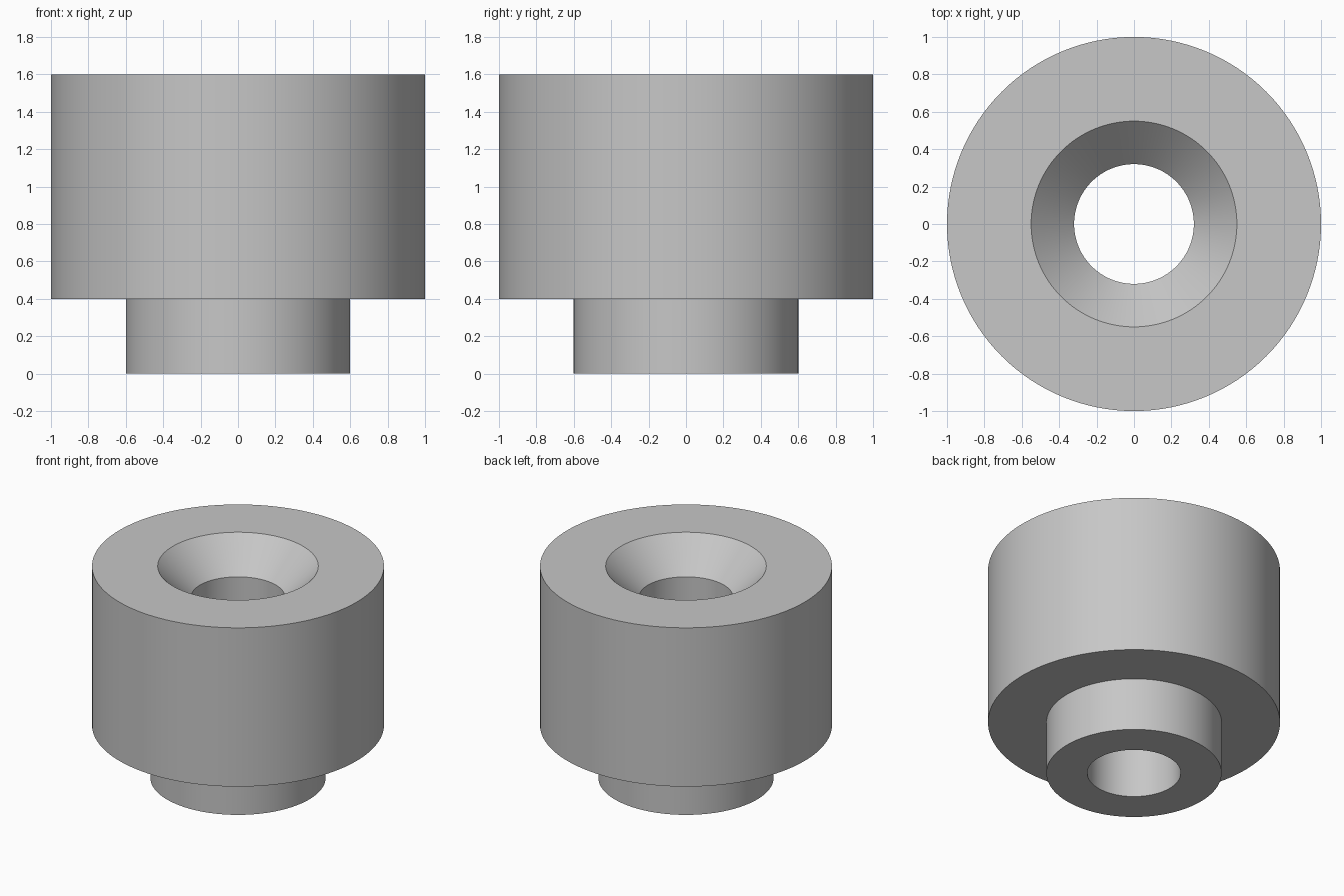
import bpy
import bmesh
import math

SEGMENTS = 128

cube = bpy.data.objects.get("Cube")
if cube:
    bpy.data.objects.remove(cube, do_unlink=True)

# Plain grey material
grey = bpy.data.materials.new("light grey")
grey.use_nodes = True
colour = (0.57, 0.57, 0.57, 1)
grey.diffuse_color = colour
grey.node_tree.nodes["Principled BSDF"].inputs["Base Color"].default_value = colour

# Closed half section: radius, height
body_radius, neck_radius = 1.0, 0.6
bore_radius, sink_radius = 0.32, 0.55
shoulder, top = 0.4, 1.6
sink_floor = top - (sink_radius - bore_radius)
profile = [
    (bore_radius, 0), (neck_radius, 0),            # neck underside
    (neck_radius, shoulder), (body_radius, shoulder),  # shoulder
    (body_radius, top), (sink_radius, top),        # body wall and top face
    (bore_radius, sink_floor),                     # countersink down to the bore
]

# Revolve the section into a stepped bushing
bm = bmesh.new()
verts = [bm.verts.new((r, 0, z)) for r, z in profile]
edges = [bm.edges.new((a, b)) for a, b in zip(verts, verts[1:] + verts[:1])]
bmesh.ops.spin(bm, geom=verts + edges, cent=(0, 0, 0), axis=(0, 0, 1),
               angle=math.tau, steps=SEGMENTS, use_merge=False)
bmesh.ops.remove_doubles(bm, verts=bm.verts[:], dist=0.0001)
bmesh.ops.recalc_face_normals(bm, faces=bm.faces[:])

mesh = bpy.data.meshes.new("stepped_bushing")
bm.to_mesh(mesh)
bm.free()
mesh.materials.append(grey)
bushing = bpy.data.objects.new("stepped_bushing", mesh)
bpy.context.collection.objects.link(bushing)

# Smooth round walls, sharp rims
bpy.ops.object.select_all(action="DESELECT")
bushing.select_set(True)
bpy.context.view_layer.objects.active = bushing
bpy.ops.object.shade_smooth_by_angle(angle=math.radians(30))
